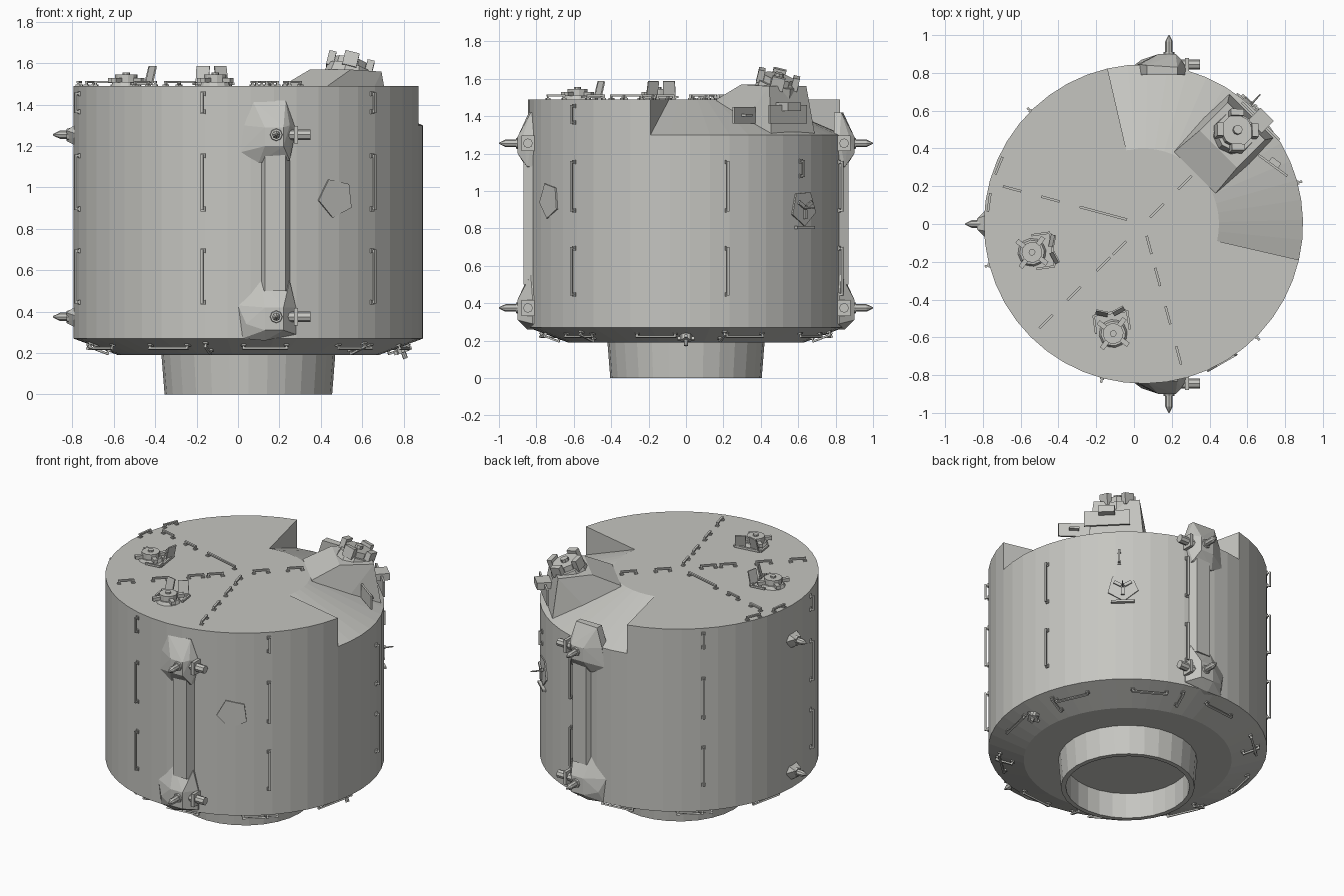
import bpy, bmesh
from math import sin, cos, pi, radians
from mathutils import Vector, Matrix

if "Cube" in bpy.data.objects:
    bpy.data.objects.remove(bpy.data.objects["Cube"])

hull_grey = bpy.data.materials.new("hull_grey")
hull_grey.use_nodes = True
GREY = (0.56, 0.56, 0.53, 1)
hull_grey.diffuse_color = GREY
hull_grey.node_tree.nodes["Principled BSDF"].inputs["Base Color"].default_value = GREY

AXIS = Vector((0.05, 0, 0))
R, TOP, RIM, UNDER = 0.845, 1.49, 0.27, 0.19
UP = Vector((0, 0, 1))


def finish(name, bm, matrix=None):
    if matrix:
        bm.transform(matrix)
    bmesh.ops.remove_doubles(bm, verts=bm.verts, dist=0.0003)
    bmesh.ops.recalc_face_normals(bm, faces=bm.faces)
    mesh = bpy.data.meshes.new(name)
    bm.to_mesh(mesh)
    bm.free()
    mesh.materials.append(hull_grey)
    obj = bpy.data.objects.new(name, mesh)
    bpy.context.collection.objects.link(obj)
    return obj


def radial(deg):
    a = radians(deg)
    return Vector((cos(a), sin(a), 0))


def frame(origin, along, out):
    """Matrix with local X along and local Z out."""
    x, z = along.normalized(), out.normalized()
    y = z.cross(x)
    return Matrix.Translation(origin) @ Matrix((x, y, z)).transposed().to_4x4()


def box(bm, m, pos, size):
    bmesh.ops.create_cube(bm, size=1, matrix=m @ Matrix.Translation(pos) @ Matrix.Diagonal((*size, 1)))


def cone(bm, m, z0, z1, r0, r1, sides=8):
    bmesh.ops.create_cone(bm, cap_ends=True, segments=sides, radius1=r0, radius2=r1, depth=z1 - z0,
                          matrix=m @ Matrix.Translation((0, 0, (z0 + z1) / 2)))


def hull(name, points, matrix=None):
    bm = bmesh.new()
    for p in points:
        bm.verts.new(p)
    res = bmesh.ops.convex_hull(bm, input=bm.verts)
    bmesh.ops.delete(bm, geom=[v for v in res["geom_interior"] if isinstance(v, bmesh.types.BMVert)],
                     context="VERTS")
    return finish(name, bm, matrix)


def sweep(bm, profile, start, end, steps):
    for i in range(steps):
        d0, d1 = (radial(start + (end - start) * k / steps) for k in (i, i + 1))
        for (ra, za), (rb, zb) in zip(profile, profile[1:]):
            pts = [AXIS + d * r + UP * z for d, r, z in
                   ((d0, ra, za), (d0, rb, zb), (d1, rb, zb), (d1, ra, za))]
            if ra == 0:
                pts.pop()
            elif rb == 0:
                pts.pop(1)
            bm.faces.new([bm.verts.new(p) for p in pts])


# Drum with a sloping notch cut out of the top
N0, N1, NR, NZ = -13, 103, 0.40, 1.30
bm = bmesh.new()
under = [(R, RIM), (0.63, UNDER), (0, UNDER)]
sweep(bm, [(0, TOP), (NR, TOP), (R, NZ)] + under, N0, N1, 16)
sweep(bm, [(0, TOP), (NR, TOP), (R, TOP), (R, NZ)] + under, N1, N0 + 360, 32)
for deg in (N0, N1):
    d = radial(deg)
    bm.faces.new([bm.verts.new(AXIS + d * r + UP * z) for r, z in ((NR, TOP), (R, TOP), (R, NZ))])
finish("drum", bm)

# Hollow collar underneath
bm = bmesh.new()
sweep(bm, [(0.42, UNDER), (0.405, 0), (0.375, 0), (0.375, 0.17), (0, 0.17)], 0, 360, 28)
finish("docking_collar", bm)


# Handrails: a thin bar on two footed posts
def rail(bm, centre, along, out, length):
    m = frame(centre, along, out)
    box(bm, m, (0, 0, 0.02), (length, 0.013, 0.010))
    for s in (-1, 1):
        box(bm, m, (s * (length / 2 - 0.006), 0, 0.009), (0.010, 0.010, 0.022))
        box(bm, m, (s * (length / 2 - 0.006), 0, 0.003), (0.022, 0.022, 0.008))


bm = bmesh.new()
for deg in range(15, 360, 60):
    d = radial(deg)
    spans = [(0.44, 0.70), (0.89, 1.16)]
    if deg > N1:
        spans.append((1.36, 1.46))
    for lo, hi in spans:
        rail(bm, AXIS + d * R + UP * (lo + hi) / 2, UP, d, hi - lo)
rail(bm, AXIS + radial(46.5) * R + UP * 1.12, UP, radial(46.5), 0.09)
finish("side_handrails", bm)

bm = bmesh.new()
for deg, radii in ((165, (0.51, 0.72)), (225, (0.18, 0.30, 0.52, 0.73)),
                   (285, (0.115, 0.29, 0.50, 0.72)), (45, (0.10, 0.31))):
    for r in radii:
        rail(bm, AXIS + radial(deg) * r + UP * TOP, radial(deg), UP, 0.10)
rail(bm, AXIS + radial(165) * 0.22 + UP * TOP, radial(165), UP, 0.26)
for deg in (158, 172):
    rail(bm, AXIS + radial(deg) * 0.825 + UP * TOP, radial(deg + 90), UP, 0.10)
finish("top_handrails", bm)

bm = bmesh.new()
slope = lambda deg: radial(deg) * 0.35 - UP
for k in range(10):
    deg = 276 + 36 * k
    rail(bm, AXIS + radial(deg) * 0.765 + UP * 0.24, radial(deg + 90), slope(deg), 0.22)
for deg in range(15, 360, 60):
    rail(bm, AXIS + radial(deg) * 0.745 + UP * 0.232, radial(deg) + UP * 0.37, slope(deg), 0.11)
finish("underside_handrails", bm)


# Thruster posts, front and back: channel strut, faceted pods, spike and side nozzle
def spike(name, pos, out, length):
    bm = bmesh.new()
    m = frame(pos, UP, out)
    cone(bm, m, -0.03, 0.02, 0.04, 0.028)
    cone(bm, m, 0.02, length - 0.035, 0.02, 0.02)
    cone(bm, m, length - 0.035, length, 0.02, 0.003)
    finish(name, bm)


for side, s in (("front", -1), ("back", 1)):
    section = [(0.10, 0.82), (0.13, 0.87), (0.23, 0.87), (0.26, 0.80)]
    hull(side + "_strut", [(x, s * y, z) for x, y in section for z in (0.5, 1.2)])
    face = [(0.13, 0.90), (0.22, 0.90)]
    upper = [(0.07, 0.84, 1.42), (0.23, 0.83, 1.42), (0.03, 0.845, 1.30), (0.01, 0.84, 1.17),
             (0.10, 0.85, 1.12), (0.25, 0.85, 1.13), (0.28, 0.82, 1.28), (0.25, 0.87, 1.30)]
    upper += [(x, y, z) for x, y in face for z in (1.20, 1.29)]
    lower = [(0.11, 0.84, 0.55), (0.25, 0.83, 0.55), (0.0, 0.84, 0.43), (0.02, 0.84, 0.27),
             (0.13, 0.85, 0.26), (0.28, 0.82, 0.29), (0.28, 0.82, 0.42), (0.04, 0.87, 0.34)]
    lower += [(x, y, z) for x, y in face for z in (0.31, 0.42)]
    back_wall = lambda pts: pts + [(x, 0.79, z) for x, y, z in pts]
    for level, z, pts in (("upper", 1.255, upper), ("lower", 0.375, lower)):
        tag = side + "_" + level
        hull(tag + "_pod", [(x, s * y, zz) for x, y, zz in back_wall(pts)])
        spike(tag + "_spike", Vector((0.185, s * 0.89, z)), Vector((0, s, 0)), 0.11)
        bm = bmesh.new()
        m = frame(Vector((0.2, s * 0.845, z)), UP, Vector((1, 0, 0)))
        cone(bm, m, 0, 0.15, 0.026, 0.026)
        box(bm, m, (0, 0, 0.08), (0.085, 0.07, 0.02))
        finish(tag + "_side_nozzle", bm)

# Small pods on the right flank
for level, z in (("upper", 1.255), ("lower", 0.375)):
    hull(level + "_flank_pod", [(-0.77, -0.09, z), (-0.77, 0.09, z), (-0.77, 0.05, z + 0.06),
                                (-0.77, -0.04, z + 0.06), (-0.77, 0.04, z - 0.06), (-0.77, -0.05, z - 0.06),
                                (-0.83, 0.03, z + 0.02), (-0.83, -0.03, z + 0.02), (-0.83, 0, z - 0.03)])
    spike(level + "_flank_spike", Vector((-0.81, 0, z)), Vector((-1, 0, 0)), 0.085)


# Top beacons: lugged drum with a split curved shield
def beacon(name, x, y, facing):
    bm = bmesh.new()
    m = frame(Vector((x, y, TOP)), radial(facing), UP)
    cone(bm, m, 0, 0.02, 0.075, 0.065, 12)
    cone(bm, m, 0.02, 0.055, 0.055, 0.055, 12)
    cone(bm, m, 0.055, 0.065, 0.018, 0.018)
    for k in range(4):
        turn = m @ Matrix.Rotation(pi / 4 + k * pi / 2, 4, "Z")
        box(bm, turn, (0.075, 0, 0.028), (0.05, 0.026, 0.022))
    for s in (-1, 1):
        lean = m @ Matrix.Translation((0.115, s * 0.045, 0.055)) @ Matrix.Rotation(-s * 0.35, 4, "Z")
        lean = lean @ Matrix.Rotation(0.25, 4, "Y")
        box(bm, lean, (0, 0, 0), (0.008, 0.065, 0.085))
        box(bm, m, (0.06, s * 0.09, 0.012), (0.10, 0.012, 0.012))
    box(bm, m, (0.11, 0, 0.012), (0.014, 0.17, 0.014))
    finish(name, bm)


beacon("right_beacon", -0.54, -0.15, 8)
beacon("front_beacon", -0.11, -0.58, 98)

# Turret housing over the notch
D, T = radial(45), radial(135)
m45 = Matrix.Translation(AXIS) @ Matrix.Rotation(pi / 4, 4, "Z")
hull("turret_housing", [(r, s * w, z) for s in (-1, 1) for r, w, z in (
    (0.385, 0.155, 1.49), (0.385, 0.155, 1.46), (0.56, 0.14, 1.57), (0.77, 0.14, 1.56),
    (0.81, 0.165, 1.30), (0.60, 0.175, 1.36))], m45)

# Tilted turret head
bm = bmesh.new()
m = frame(AXIS + D * 0.68 + UP * 1.55, T, UP + D * 0.35)
cone(bm, m, -0.02, 0.03, 0.115, 0.105, 10)
cone(bm, m, 0.03, 0.065, 0.085, 0.085, 10)
cone(bm, m, 0.065, 0.085, 0.025, 0.025)
for k in range(4):
    turn = m @ Matrix.Rotation(pi / 4 + k * pi / 2, 4, "Z")
    box(bm, turn, (0.095, 0, 0.05), (0.035, 0.07, 0.07))
finish("turret_head", bm)

# Sensor plates beside the turret
bm = bmesh.new()
m = frame(Vector((0.735, 0.31, 1.405)), Vector((0.15, -0.11, 0)), UP)
box(bm, m, (0, 0, 0), (0.19, 0.012, 0.09))
box(bm, m, (0, 0.02, 0), (0.06, 0.03, 0.012))
m = frame(Vector((0.67, 0.545, 1.45)), T, UP)
box(bm, m, (0, 0, 0), (0.10, 0.10, 0.045))
box(bm, m, (0.0, 0, -0.04), (0.28, 0.012, 0.10))
finish("sensor_plates", bm)


# Pentagonal hatch plates
def hatch(name, deg, z, spin):
    bm = bmesh.new()
    m = frame(AXIS + radial(deg) * 0.845 + UP * z, radial(deg + 90), radial(deg))
    cone(bm, m @ Matrix.Rotation(radians(spin), 4, "Z"), -0.004, 0.005, 0.098, 0.098, 5)
    return finish(name, bm), m


hatch("front_hatch", 300, 0.95, 25)
plate, m = hatch("emblem_hatch", 48, 0.91, 40)

# Three-bladed probe and step on the rear hatch
bm = bmesh.new()
for k in range(3):
    turn = m @ Matrix.Rotation(pi / 6 + k * 2 * pi / 3, 4, "Z")
    box(bm, turn, (0.035, 0, 0.015), (0.05, 0.02, 0.01))
cone(bm, m, 0, 0.08, 0.007, 0.004, 6)
box(bm, m, (0, -0.105, 0.01), (0.14, 0.014, 0.02))
finish("three_blade_probe", bm)

# Small lugged camera under the rim
bm = bmesh.new()
m = frame(Vector((0.79, 0, 0.23)), Vector((0, 1, 0)), Vector((0.35, 0, -1)))
cone(bm, m, 0, 0.03, 0.032, 0.032)
cone(bm, m, 0.03, 0.06, 0.012, 0.012)
for k in range(2):
    box(bm, m @ Matrix.Rotation(k * pi / 2, 4, "Z"), (0, 0, 0.02), (0.09, 0.016, 0.016))
finish("rim_camera", bm)
